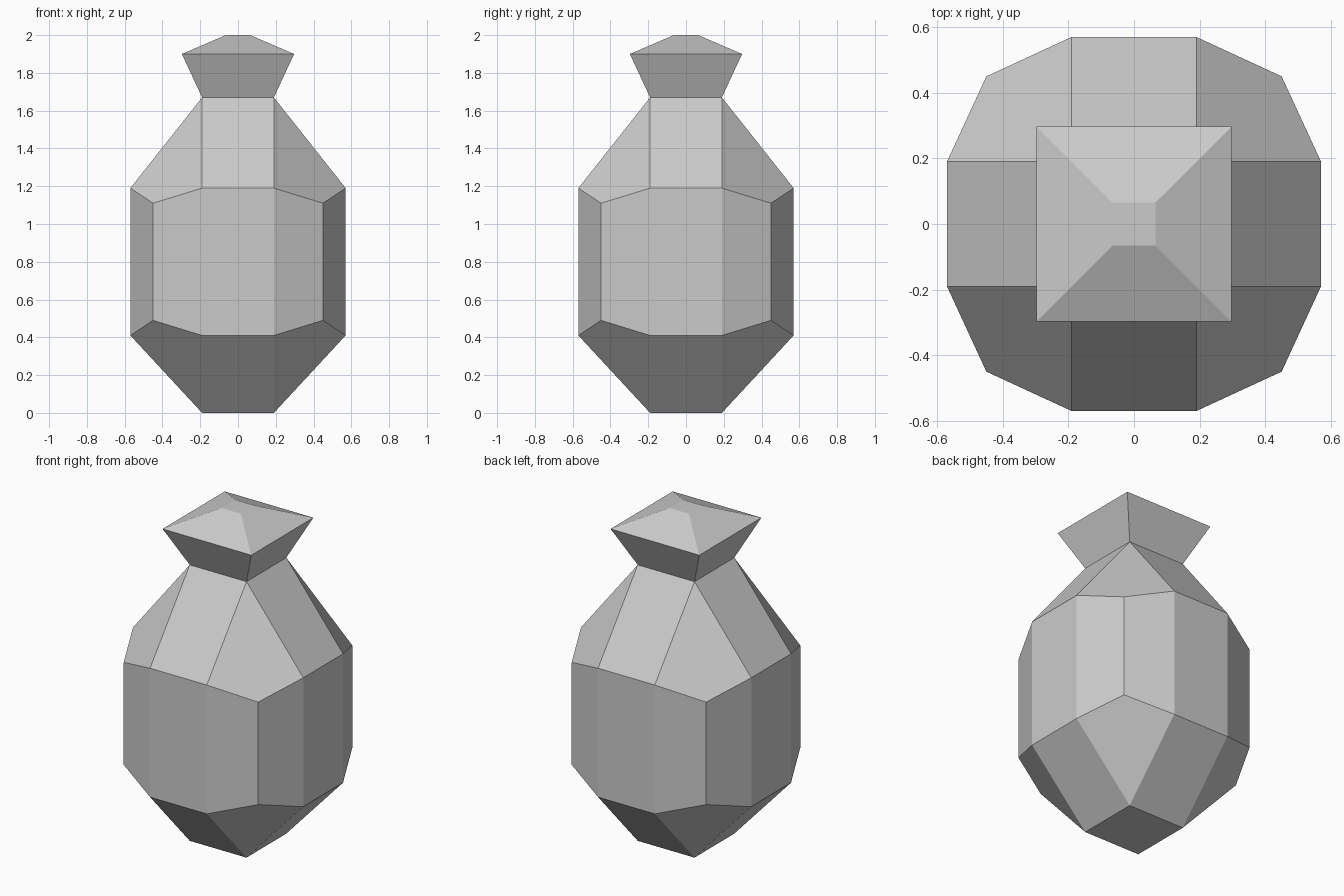
import bpy, bmesh

if "Cube" in bpy.data.objects:
    bpy.data.objects.remove(bpy.data.objects["Cube"])


def square(r, z):
    return [(r, -r, z), (r, r, z), (-r, r, z), (-r, -r, z)]


def girth(z_side, z_corner):
    # twelve-sided ring: per quarter, a corner between two side points
    pts = []
    x, y = 1, 0
    for _ in range(4):
        for a, b, z in ((0.19, -0.57, z_side), (0.45, -0.45, z_corner), (0.57, -0.19, z_side)):
            pts.append((a * x - b * y, a * y + b * x, z))
        x, y = -y, x
    return pts


def finish(name, bm):
    bmesh.ops.recalc_face_normals(bm, faces=bm.faces[:])
    me = bpy.data.meshes.new(name)
    bm.to_mesh(me)
    bm.free()
    ob = bpy.data.objects.new(name, me)
    bpy.context.collection.objects.link(ob)


def add(bm, pts):
    return [bm.verts.new(p) for p in pts]


def cap(bm, sq, ring):
    # joins a square to the wide ring: four side quads and four corner kites
    for i in range(4):
        k = 3 * i
        bm.faces.new((sq[i], ring[k], ring[k + 1], ring[k + 2]))
        bm.faces.new((sq[i], ring[k + 2], ring[(k + 3) % 12], sq[(i + 1) % 4]))


def bridge(bm, a, b):
    n = len(a)
    for i in range(n):
        j = (i + 1) % n
        bm.faces.new((a[i], a[j], b[j], b[i]))


# bulging sack body with flat base, and its flared, tied top
bm = bmesh.new()
base = add(bm, square(0.19, 0.0))
low = add(bm, girth(0.41, 0.49))
high = add(bm, girth(1.19, 1.11))
neck = add(bm, square(0.19, 1.67))
rim = add(bm, square(0.297, 1.90))
top = add(bm, square(0.065, 2.0))
bm.faces.new(base)
cap(bm, base, low)
bridge(bm, low, high)
cap(bm, neck, high)
bridge(bm, neck, rim)
bridge(bm, rim, top)
bm.faces.new(top)
finish("sack", bm)
